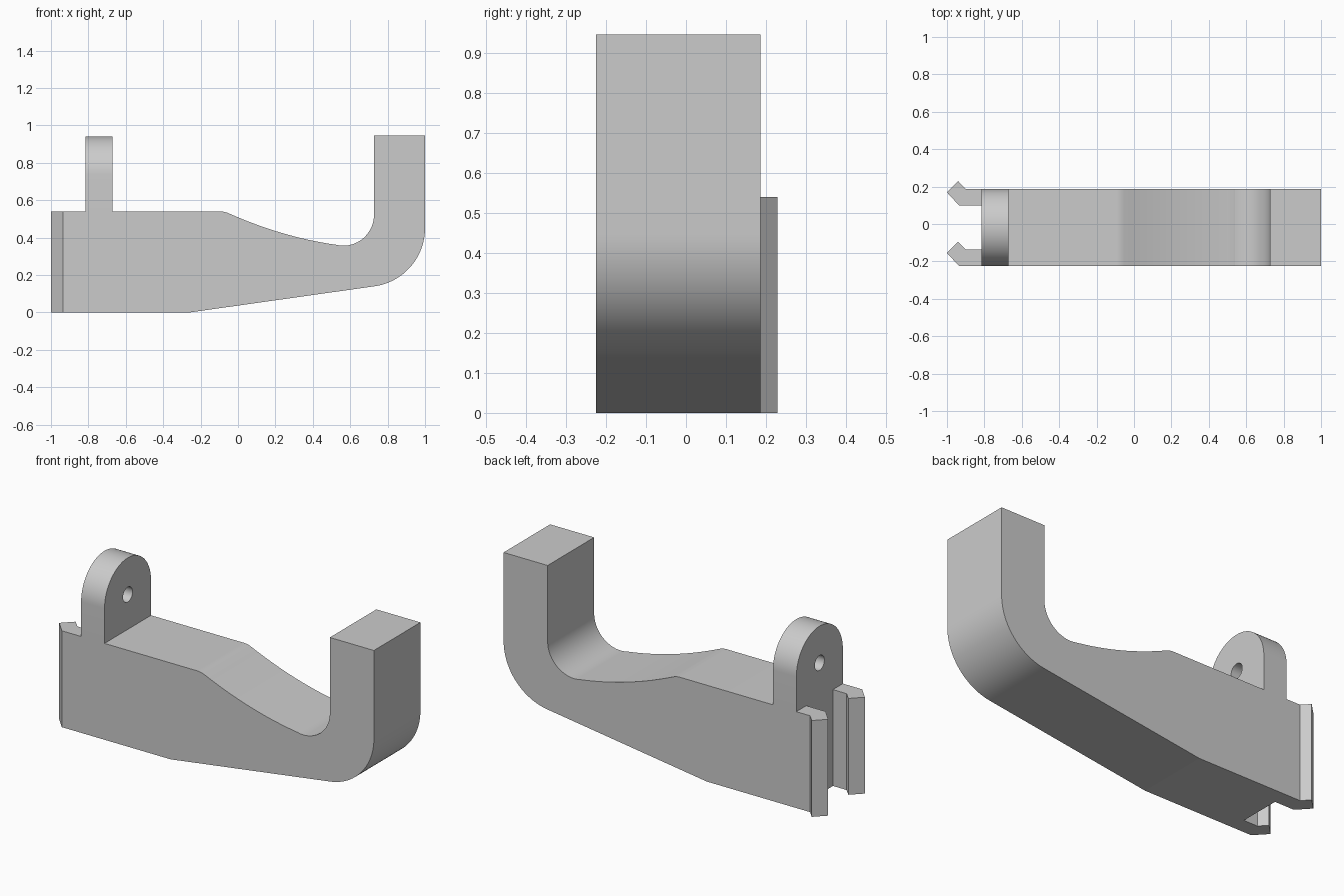
import bpy, bmesh
from math import radians, cos, sin
from mathutils import Vector

cube = bpy.data.objects.get("Cube")
if cube:
    bpy.data.objects.remove(cube, do_unlink=True)

grey = bpy.data.materials.new("light_grey")
grey.use_nodes = True
grey.diffuse_color = (0.6, 0.6, 0.6, 1)
grey.node_tree.nodes["Principled BSDF"].inputs["Base Color"].default_value = (0.6, 0.6, 0.6, 1)

FRONT, BACK = -0.225, 0.187
END, DECK = -0.815, 0.54


def arc(cx, cy, r, start, end, steps):
    angles = [radians(start + (end - start) * i / steps) for i in range(steps + 1)]
    return [(cx + r * cos(a), cy + r * sin(a)) for a in angles]


def bend(p, q, r, steps):
    """Quadratic curve from p to r, pulled towards q."""
    p, q, r = Vector(p), Vector(q), Vector(r)
    ts = [i / steps for i in range(steps + 1)]
    return [tuple(p * (1 - t) ** 2 + q * 2 * t * (1 - t) + r * t * t) for t in ts]


def prism(name, loops, place, depth):
    """Fill flat outlines (later loops are holes) and extrude them by depth."""
    bm = bmesh.new()
    edges = []
    for loop in loops:
        vs = [bm.verts.new(place(a, b)) for a, b in loop]
        edges += [bm.edges.new((v, vs[i - 1])) for i, v in enumerate(vs)]
    bmesh.ops.triangle_fill(bm, edges=edges, use_beauty=True)
    new = bmesh.ops.extrude_face_region(bm, geom=bm.faces[:])["geom"]
    moved = [g for g in new if isinstance(g, bmesh.types.BMVert)]
    bmesh.ops.translate(bm, verts=moved, vec=depth)
    bmesh.ops.recalc_face_normals(bm, faces=bm.faces[:])
    mesh = bpy.data.meshes.new(name)
    bm.to_mesh(mesh)
    bm.free()
    mesh.materials.append(grey)
    obj = bpy.data.objects.new(name, mesh)
    bpy.context.collection.objects.link(obj)
    bpy.ops.object.select_all(action="DESELECT")
    obj.select_set(True)
    bpy.context.view_layer.objects.active = obj
    bpy.ops.object.shade_smooth_by_angle(angle=radians(7))
    return obj


# Hook body: side outline, extruded across the width
outline = [(END, 0), (-0.26, 0)]
outline += arc(0.686, 0.451, 0.314, -82, 0, 24)
outline += [(1, 0.947), (0.727, 0.947)]
outline += arc(0.562, 0.522, 0.165, 0, -98, 28)
outline += bend((0.53, 0.361), (0.243, 0.401), (-0.04, 0.526), 20)
outline += bend((-0.045, 0.528), (-0.07, DECK), (-0.095, DECK), 6)
outline += [(END, DECK)]
prism("hook_body", [outline], lambda x, z: (x, FRONT, z), (0, BACK - FRONT, 0))

# Rounded upright lug with a through hole
mid, radius, axis = (FRONT + BACK) / 2, (BACK - FRONT) / 2, 0.735
lug = [(FRONT, DECK), (BACK, DECK)] + arc(mid, axis, radius, 0, 180, 40)
hole = arc(mid, axis, 0.042, 0, 360, 60)[:-1]
prism("lug", [lug, hole], lambda y, z: (END, y, z), (0.145, 0, 0))

# Two barbed snap clips on the end
barb = [(END, 0), (-0.935, 0), (-1, 0.07), (-0.94, 0.13), (-0.9, 0.088), (END, 0.088)]
for name, y0 in (("front_clip", FRONT), ("back_clip", BACK - 0.088)):
    prism(name, [barb], lambda x, y: (x, y0 + y, 0), (0, 0, DECK))
